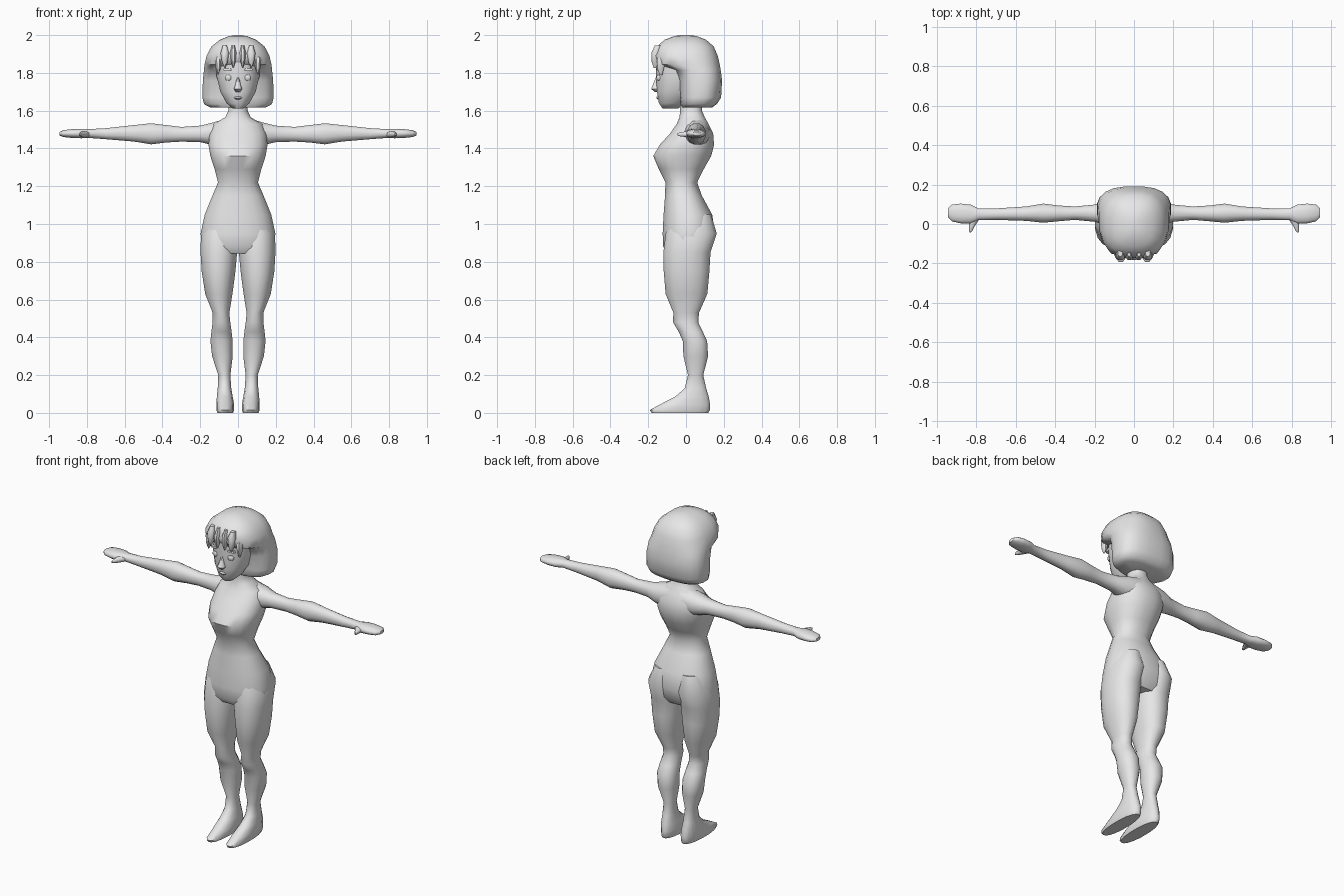
import bpy, bmesh, math

grey = bpy.data.materials.new("plain_grey")
grey.diffuse_color = (0.8, 0.8, 0.8, 1)


def loft(name, rings, axis="z", n=16, power=2.2, mirror=False, angle=50):
    """Skin rounded sections; each ring is (position, a_min, a_max, b_min, b_max)."""
    bm = bmesh.new()
    loops = []
    for t, a0, a1, b0, b1 in rings:
        loop = []
        for i in range(n):
            ang = 2 * math.pi * (i + 0.5) / n
            c, s = math.cos(ang), math.sin(ang)
            a = (a0 + a1) / 2 + (a1 - a0) / 2 * math.copysign(abs(c) ** (2 / power), c)
            b = (b0 + b1) / 2 + (b1 - b0) / 2 * math.copysign(abs(s) ** (2 / power), s)
            loop.append(bm.verts.new((a, b, t) if axis == "z" else (t, a, b)))
        loops.append(loop)
    for lo, hi in zip(loops, loops[1:]):
        for i in range(n):
            j = (i + 1) % n
            bm.faces.new((lo[i], lo[j], hi[j], hi[i]))
    bm.faces.new(loops[0])
    bm.faces.new(loops[-1])
    bmesh.ops.recalc_face_normals(bm, faces=bm.faces)
    me = bpy.data.meshes.new(name)
    bm.to_mesh(me)
    bm.free()
    me.materials.append(grey)
    me.shade_smooth()
    me.set_sharp_from_angle(angle=math.radians(angle))
    ob = bpy.data.objects.new(name, me)
    bpy.context.collection.objects.link(ob)
    if mirror:
        ob.modifiers.new("mirror", "MIRROR").use_mirror_merge = False
    return ob


def centred(rows):
    """Turn (height, half_width, front, back) rows into rings."""
    return [(z, -w, w, f, b) for z, w, f, b in rows]


# Torso from crotch to neck
loft("torso", centred([
    (0.845, 0.17, -0.10, 0.11), (0.88, 0.195, -0.122, 0.135),
    (0.95, 0.20, -0.125, 0.155), (1.05, 0.178, -0.12, 0.14),
    (1.15, 0.137, -0.112, 0.085), (1.22, 0.107, -0.11, 0.06),
    (1.29, 0.125, -0.145, 0.095), (1.36, 0.148, -0.175, 0.135),
    (1.42, 0.158, -0.14, 0.15), (1.48, 0.152, -0.085, 0.145),
    (1.53, 0.13, -0.05, 0.12), (1.565, 0.068, -0.035, 0.10),
    (1.60, 0.052, -0.032, 0.085), (1.68, 0.052, -0.035, 0.08)]), n=20, power=2.3)

# Legs with feet
loft("leg", [
    (0.0, 0.025, 0.11, -0.185, 0.12), (0.015, 0.02, 0.115, -0.195, 0.13),
    (0.045, 0.02, 0.115, -0.14, 0.13), (0.085, 0.027, 0.113, -0.06, 0.122),
    (0.13, 0.035, 0.108, -0.008, 0.108), (0.20, 0.04, 0.105, 0.01, 0.092),
    (0.30, 0.027, 0.138, -0.015, 0.118), (0.38, 0.027, 0.147, -0.018, 0.113),
    (0.43, 0.033, 0.142, -0.04, 0.09), (0.48, 0.04, 0.135, -0.07, 0.066),
    (0.53, 0.045, 0.135, -0.068, 0.07), (0.63, 0.028, 0.175, -0.11, 0.115),
    (0.75, 0.012, 0.194, -0.12, 0.126), (0.85, 0.003, 0.20, -0.122, 0.132),
    (0.95, 0.0, 0.198, -0.11, 0.165), (1.05, 0.02, 0.155, -0.08, 0.135)],
    mirror=True)

# Arms with mitten hands
loft("arm", [
    (0.04, -0.02, 0.13, 1.40, 1.565), (0.13, -0.01, 0.125, 1.415, 1.54),
    (0.20, 0.01, 0.10, 1.432, 1.522), (0.30, 0.02, 0.09, 1.435, 1.515),
    (0.38, 0.013, 0.095, 1.43, 1.525), (0.46, 0.005, 0.105, 1.42, 1.535),
    (0.55, 0.015, 0.09, 1.435, 1.525), (0.70, 0.02, 0.08, 1.448, 1.508),
    (0.79, 0.02, 0.08, 1.455, 1.503), (0.83, 0.0, 0.10, 1.453, 1.505),
    (0.88, 0.002, 0.105, 1.455, 1.503), (0.925, 0.012, 0.10, 1.46, 1.497),
    (0.945, 0.035, 0.08, 1.468, 1.488)], axis="x", n=12, mirror=True)

# Thumbs, laid out along z and turned to point forward
thumb = loft("thumb", [
    (0.0, -0.035, 0.025, -0.018, 0.018), (0.03, -0.014, 0.018, -0.015, 0.015),
    (0.055, 0.0, 0.018, -0.011, 0.011), (0.066, 0.008, 0.016, -0.006, 0.006)],
    n=8, mirror=True)
for v in thumb.data.vertices:
    x, y, z = v.co
    v.co = (0.82 + x, 0.022 - z, 1.475 + y)
thumb.data.flip_normals()
bm = bmesh.new()
bm.from_mesh(thumb.data)
bmesh.ops.recalc_face_normals(bm, faces=bm.faces)
bm.to_mesh(thumb.data)
bm.free()

# Head and face
loft("head", centred([
    (1.612, 0.03, -0.125, -0.04), (1.64, 0.062, -0.145, 0.0),
    (1.70, 0.095, -0.155, 0.05), (1.78, 0.115, -0.16, 0.10),
    (1.88, 0.115, -0.16, 0.10)]))
loft("nose", centred([
    (1.698, 0.012, -0.165, -0.13), (1.715, 0.024, -0.186, -0.13),
    (1.735, 0.016, -0.178, -0.13), (1.775, 0.007, -0.162, -0.13)]), n=8)
loft("lips", centred([
    (1.660, 0.012, -0.152, -0.13), (1.668, 0.024, -0.158, -0.13),
    (1.676, 0.012, -0.155, -0.13)]), n=8)
loft("eye", [
    (1.760, 0.036, 0.064, -0.152, -0.13), (1.768, 0.031, 0.07, -0.157, -0.13),
    (1.782, 0.031, 0.07, -0.157, -0.13), (1.790, 0.036, 0.064, -0.152, -0.13)],
    n=8, mirror=True)
loft("eyebrow", [
    (1.812, 0.03, 0.08, -0.157, -0.13), (1.822, 0.035, 0.075, -0.157, -0.13)],
    n=8, power=4, mirror=True)

# Bobbed hair: a block behind the face and a cap over the forehead
loft("hair", centred([
    (1.618, 0.15, -0.02, 0.14), (1.635, 0.182, -0.03, 0.165),
    (1.67, 0.19, -0.035, 0.187), (1.76, 0.188, -0.045, 0.192),
    (1.815, 0.182, -0.07, 0.185), (1.845, 0.179, -0.155, 0.18),
    (1.89, 0.168, -0.175, 0.17), (1.94, 0.142, -0.155, 0.148),
    (1.975, 0.098, -0.115, 0.108), (1.994, 0.05, -0.065, 0.06),
    (2.0, 0.018, -0.03, 0.025)]), n=20, power=2.6)

# Pointed fringe locks
for k, (x, w, low) in enumerate([(0.025, 0.018, 1.825), (0.07, 0.024, 1.825), (0.105, 0.02, 1.79)]):
    y = (-0.165, -0.165, -0.135)[k]
    loft("fringe_lock", [
        (low, x - 0.002, x + 0.002, y - 0.006, y + 0.01),
        (low + 0.035, x - w * 0.7, x + w * 0.7, y - 0.018, y + 0.02),
        (low + 0.08, x - w, x + w, y - 0.02, y + 0.03),
        (low + 0.12, x - w * 0.5, x + w * 0.5, y - 0.002, y + 0.04)],
        n=8, mirror=True)
